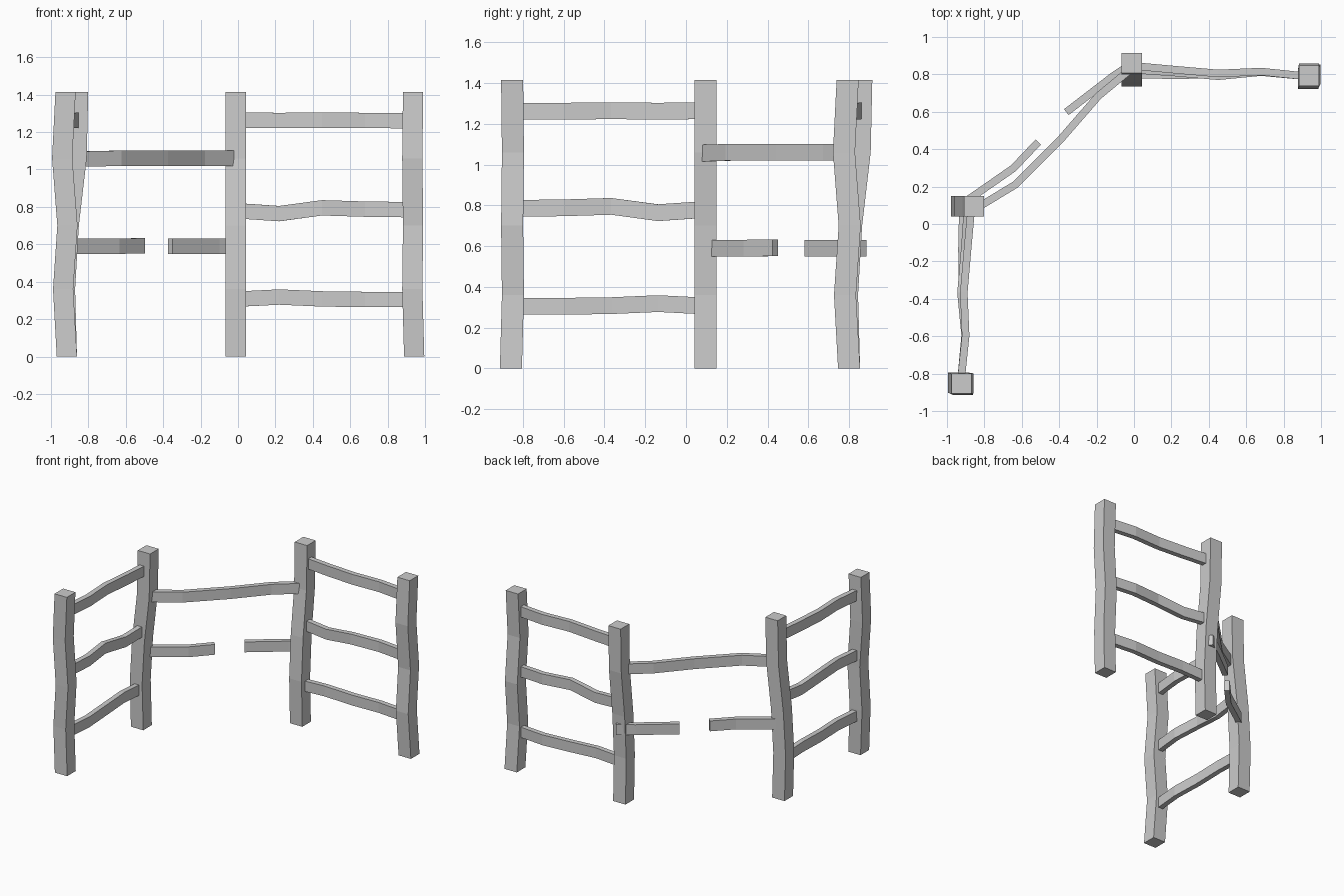
import bpy, bmesh
from math import pi
from mathutils import Vector, Matrix

if "Cube" in bpy.data.objects:
    bpy.data.objects.remove(bpy.data.objects["Cube"])

LEVELS = (0, 0.36, 0.70, 1.06, 1.415)


def sweep(name, rings, matrix=Matrix()):
    """Skin a closed tube through a list of four-point rings."""
    bm = bmesh.new()
    loops = [[bm.verts.new(matrix @ Vector(p)) for p in r] for r in rings]
    for a, b in zip(loops, loops[1:]):
        for i in range(4):
            j = (i + 1) % 4
            bm.faces.new((a[i], a[j], b[j], b[i]))
    bm.faces.new(loops[0])
    bm.faces.new(loops[-1])
    bmesh.ops.recalc_face_normals(bm, faces=bm.faces)
    mesh = bpy.data.meshes.new(name)
    bm.to_mesh(mesh)
    bm.free()
    obj = bpy.data.objects.new(name, mesh)
    bpy.context.collection.objects.link(obj)


def post(name, xs, ys, matrix, h=0.054):
    """Crooked square post through the given centres."""
    sweep(name, [[(x - h, y - h, z), (x + h, y - h, z), (x + h, y + h, z), (x - h, y + h, z)]
                 for x, y, z in zip(xs, ys, LEVELS)], matrix)


def rail(name, path, matrix=Matrix(), t=0.02, h=0.041):
    """Flat upright board following a bent path."""
    pts = [Vector(p) for p in path]
    rings = []
    for i, p in enumerate(pts):
        d = pts[min(i + 1, len(pts) - 1)] - pts[max(i - 1, 0)]
        s = Vector((-d.y, d.x, 0)).normalized() * t
        u = Vector((0, 0, h))
        rings.append([p - s - u, p + s - u, p + s + u, p - s + u])
    sweep(name, rings, matrix)


# Two matching fence panels, the second turned a quarter clockwise
RAIL_X = (0.0, 0.22, 0.45, 0.68, 0.92)
RAILS = {
    "top_rail": ((0.845, 0.825, 0.805, 0.815, 0.79), (1.264, 1.262, 1.264, 1.262, 1.261)),
    "middle_rail": ((0.825, 0.81, 0.79, 0.812, 0.79), (0.779, 0.764, 0.795, 0.788, 0.785)),
    "lower_rail": ((0.80, 0.795, 0.80, 0.812, 0.79), (0.307, 0.318, 0.308, 0.305, 0.305)),
}
turn = Matrix.Translation((-1.715, 0.083, 0)) @ Matrix.Rotation(-pi / 2, 4, 'Z')
for side, m in (("right", Matrix()), ("left", turn)):
    post(side + "_inner_post", (-0.012,) * 5, (0.80, 0.79, 0.81, 0.852, 0.86), m)
    post(side + "_outer_post", (0.942, 0.932, 0.936, 0.932, 0.936),
         (0.80, 0.78, 0.803, 0.775, 0.793), m)
    for part, (ys, zs) in RAILS.items():
        rail(side + "_" + part, list(zip(RAIL_X, ys, zs)), m)

# Gap between panels: one whole rail and one snapped rail
rail("gap_top_rail", [(-0.825, 0.095, 1.056), (-0.635, 0.21, 1.06), (-0.39, 0.455, 1.06),
                      (-0.19, 0.685, 1.06), (-0.02, 0.825, 1.06)])
rail("broken_rail_left", [(-0.89, 0.128, 0.59), (-0.645, 0.298, 0.59), (-0.512, 0.438, 0.592)])
rail("broken_rail_right", [(-0.362, 0.598, 0.59), (-0.11, 0.792, 0.59), (0.005, 0.868, 0.59)])
